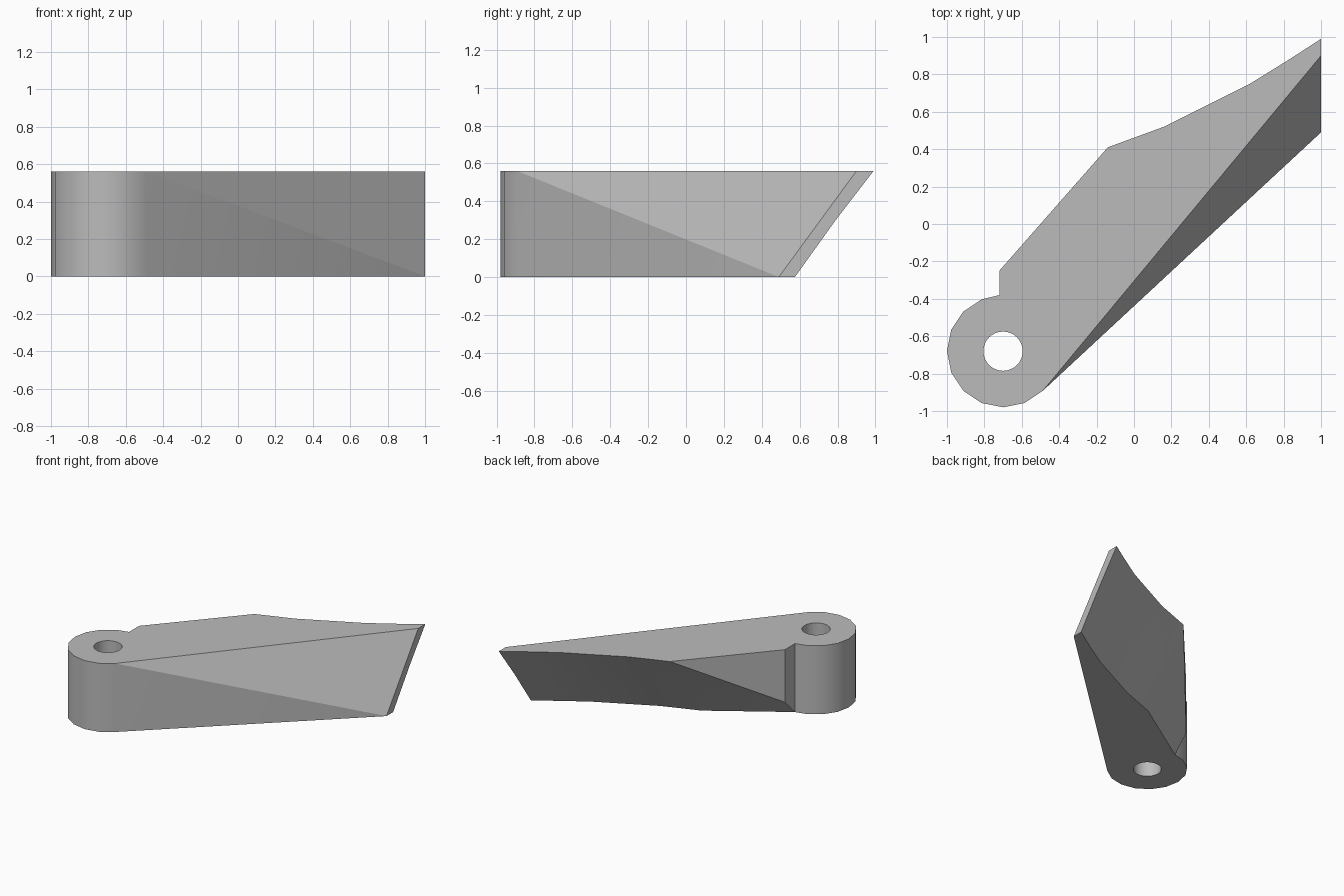
import bpy, bmesh
from math import cos, sin, radians, pi

cube = bpy.data.objects.get("Cube")
if cube:
    bpy.data.objects.remove(cube, do_unlink=True)

HEIGHT = 0.56
BOSS = (-0.70, -0.68)
BOSS_R, HOLE_R = 0.30, 0.105

mat = bpy.data.materials.new("plain_grey")
mat.use_nodes = True
grey = (0.5, 0.5, 0.5, 1)
mat.diffuse_color = grey
mat.node_tree.nodes["Principled BSDF"].inputs["Base Color"].default_value = grey

bm = bmesh.new()


def vert(x, y, z):
    return bm.verts.new((x, y, z))


def column(x, y):
    return [vert(x, y, 0), vert(x, y, HEIGHT)]


def wall(cols):
    """Join neighbouring columns of vertices with quads."""
    for a, b in zip(cols, cols[1:]):
        for k in range(len(a) - 1):
            bm.faces.new((a[k], b[k], b[k + 1], a[k + 1]))


def circle_point(radius, angle):
    return BOSS[0] + radius * cos(angle), BOSS[1] + radius * sin(angle)


# Rounded boss, running from the front flank round to the notch
boss = [column(*circle_point(BOSS_R, radians(-45 - 22.5 * i))) for i in range(10)]
boss.append(column(-0.72, -0.38))
wall(boss)

# Pin hole through the boss
hole = [column(*circle_point(HOLE_R, 2 * pi * i / 32)) for i in range(32)]
wall(hole + hole[:1])

# Curved overhanging back: the same curve slides backward with height
back_curve = [(-0.14, 0.41), (0.16, 0.52), (0.38, 0.63),
              (0.62, 0.75), (0.83, 0.88), (1.0, 0.99)]
slide = [(0, -0.415), (0.30, -0.20), (HEIGHT, 0)]
back = [[vert(x, y + dy, z) for z, dy in slide] for x, y in back_curve]
wall(back)

# Notch beside the boss and the flat flank leading to the curved back
notch_top = vert(-0.72, -0.25, HEIGHT)
notch_low = vert(-0.72, -0.25, 0.13)
bm.faces.new((boss[-1][0], boss[-1][1], notch_top, notch_low))
bm.faces.new((notch_top, back[0][2], notch_low))
bm.faces.new((notch_low, back[0][2], back[0][1]))
bm.faces.new((notch_low, back[0][1], back[0][0]))
bm.faces.new((notch_low, back[0][0], boss[-1][0]))

# Thin tip and the twisted front flank
tip = [vert(1, 0.49, 0), vert(1, 0.90, HEIGHT)]
bm.faces.new((tip[0], *back[-1], tip[1]))
bm.faces.new((boss[0][0], boss[0][1], tip[0]))
bm.faces.new((boss[0][1], tip[1], tip[0]))

# Top and bottom caps, each filled around the hole
for level in (0, -1):
    outline = [c[level] for c in boss]
    if level == -1:
        outline.append(notch_top)
    outline += [c[level] for c in back] + [tip[level]]
    ring = [c[level] for c in hole]
    edges = []
    for loop in (outline, ring):
        for a, b in zip(loop, loop[1:] + loop[:1]):
            edges.append(bm.edges.get((a, b)) or bm.edges.new((a, b)))
    bmesh.ops.triangle_fill(bm, edges=edges, use_beauty=True)

bmesh.ops.recalc_face_normals(bm, faces=bm.faces)
mesh = bpy.data.meshes.new("pivot_blade")
bm.to_mesh(mesh)
bm.free()
mesh.materials.append(mat)
blade = bpy.data.objects.new("pivot_blade", mesh)
bpy.context.collection.objects.link(blade)

bpy.ops.object.select_all(action='DESELECT')
blade.select_set(True)
bpy.context.view_layer.objects.active = blade
bpy.ops.object.shade_smooth_by_angle(angle=radians(23.5))
